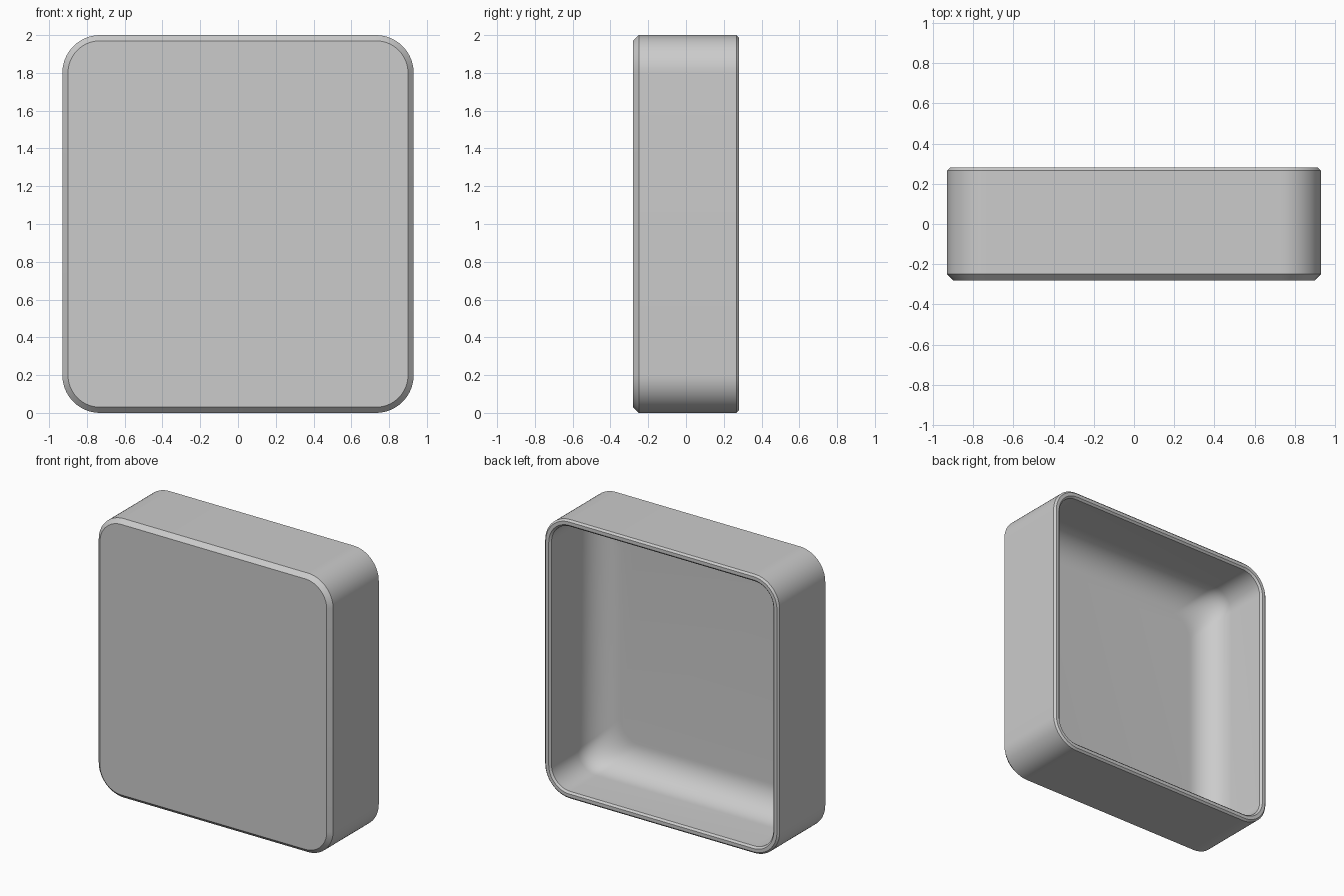
import bpy, bmesh
from math import sin, cos, pi, radians

cube = bpy.data.objects.get("Cube")
if cube:
    bpy.data.objects.remove(cube, do_unlink=True)

HALF_W, HALF_H, HALF_D = 0.93, 1.0, 0.28
CORNER, WALL, FILLET = 0.2, 0.05, 0.2
FRONT_CHAMFER, RIM_CHAMFER = 0.03, 0.013
ARC_STEPS, FILLET_STEPS = 16, 14

grey = bpy.data.materials.new("light_grey")
grey.use_nodes = True
colour = (0.6, 0.6, 0.6, 1)
grey.diffuse_color = colour
grey.node_tree.nodes["Principled BSDF"].inputs["Base Color"].default_value = colour


def rounded_ring(bm, y, inset, radius):
    """Rounded rectangle of vertices in the plane at depth y."""
    cx, cz = HALF_W - inset - radius, HALF_H - inset - radius
    ring = []
    for quarter, (sx, sz) in enumerate([(1, 1), (-1, 1), (-1, -1), (1, -1)]):
        for i in range(ARC_STEPS + 1):
            a = (quarter + i / ARC_STEPS) * pi / 2
            ring.append(bm.verts.new((sx * cx + radius * cos(a), y,
                                      HALF_H + sz * cz + radius * sin(a))))
    return ring


# Section of the shell: front chamfer, outer wall, rim, inner wall
inner_r = CORNER - WALL
section = [
    (-HALF_D, FRONT_CHAMFER, CORNER - FRONT_CHAMFER),
    (-HALF_D + FRONT_CHAMFER, 0, CORNER),
    (HALF_D - RIM_CHAMFER, 0, CORNER),
    (HALF_D, RIM_CHAMFER, CORNER - RIM_CHAMFER),
    (HALF_D, WALL - RIM_CHAMFER, inner_r + RIM_CHAMFER),
    (HALF_D - RIM_CHAMFER, WALL, inner_r),
]
# Large fillet sweeping from the inner wall into the floor
floor_y = -HALF_D + WALL
for i in range(FILLET_STEPS + 1):
    a = i / FILLET_STEPS * pi / 2
    section.append((floor_y + FILLET * (1 - sin(a)),
                    WALL + FILLET * (1 - cos(a)), inner_r))

# Skin the rings, then close the front panel and the inner floor
bm = bmesh.new()
rings = [rounded_ring(bm, *s) for s in section]
for a, b in zip(rings, rings[1:]):
    for i in range(len(a)):
        j = (i + 1) % len(a)
        bm.faces.new((a[i], a[j], b[j], b[i]))
bm.faces.new(rings[0])
bm.faces.new(rings[-1])
bmesh.ops.recalc_face_normals(bm, faces=bm.faces)

mesh = bpy.data.meshes.new("tray_shell")
bm.to_mesh(mesh)
bm.free()
mesh.materials.append(grey)
tray = bpy.data.objects.new("tray_shell", mesh)
bpy.context.collection.objects.link(tray)

bpy.ops.object.select_all(action="DESELECT")
tray.select_set(True)
bpy.context.view_layer.objects.active = tray
bpy.ops.object.shade_smooth_by_angle(angle=radians(30))
